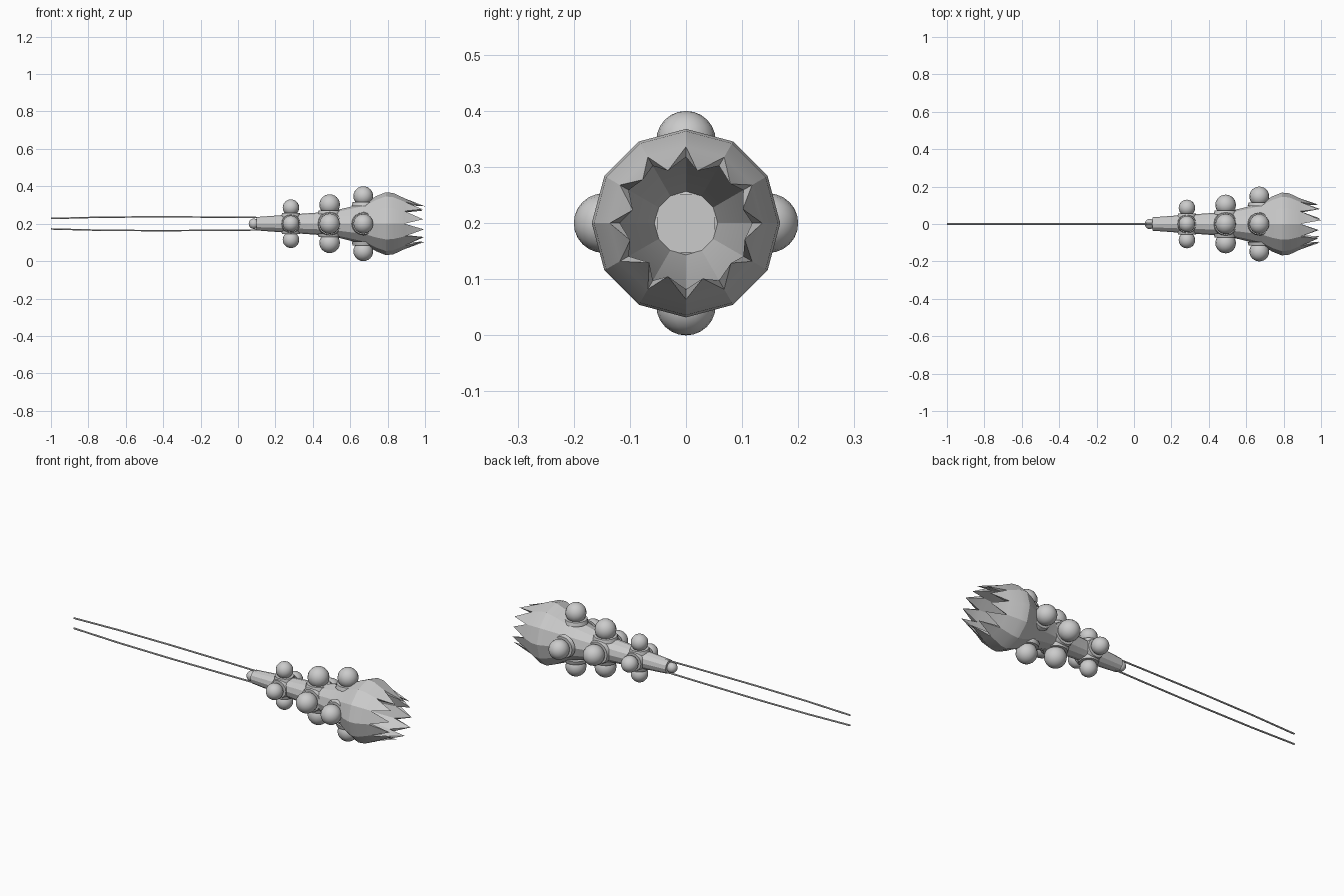
import bpy, bmesh, math, random
from mathutils import Vector, Matrix

if "Cube" in bpy.data.objects:
    bpy.data.objects.remove(bpy.data.objects["Cube"])

random.seed(3)
AXIS_Z = 0.2
grey = bpy.data.materials.new("light grey")
grey.diffuse_color = (0.6, 0.6, 0.6, 1)
grey.use_nodes = True
grey.node_tree.nodes["Principled BSDF"].inputs["Base Color"].default_value = grey.diffuse_color


def finish(bm, name, smooth=None):
    bmesh.ops.recalc_face_normals(bm, faces=bm.faces)
    me = bpy.data.meshes.new(name)
    bm.to_mesh(me)
    bm.free()
    ob = bpy.data.objects.new(name, me)
    bpy.context.collection.objects.link(ob)
    me.materials.append(grey)
    if smooth:
        bpy.ops.object.select_all(action='DESELECT')
        ob.select_set(True)
        bpy.context.view_layer.objects.active = ob
        bpy.ops.object.shade_smooth_by_angle(angle=math.radians(smooth))
    return ob


def point(x, r, deg):
    a = math.radians(deg)
    return (x, r * math.cos(a), AXIS_Z + r * math.sin(a))


def ring(bm, x, r, n=12):
    return [bm.verts.new(point(x, r, 360 * k / n)) for k in range(n)]


def bridge(bm, a, b):
    n = len(a)
    for k in range(n):
        j = (k + 1) % n
        bm.faces.new((a[k], a[j], b[j], b[k]))


# body: twelve-sided tapering shell, toothed lip and hollow throat
bm = bmesh.new()
profile = [(0.10, 0.036), (0.28, 0.049), (0.49, 0.064), (0.59, 0.088),
           (0.68, 0.112), (0.74, 0.148), (0.79, 0.168), (0.83, 0.164), (0.89, 0.136)]
rings = [ring(bm, x, r) for x, r in profile]
bm.faces.new(rings[0])
for a, b in zip(rings, rings[1:]):
    bridge(bm, a, b)
lip = rings[-1]
inner = ring(bm, 0.88, 0.118)
for k in range(12):
    j = (k + 1) % 12
    tip_x = 1.0 if k == 2 else random.uniform(0.975, 0.998)
    tip = bm.verts.new(point(tip_x, random.uniform(0.095, 0.112),
                             30 * k + 15 + random.uniform(-4, 4)))
    bm.faces.new((lip[k], lip[j], tip))
    bm.faces.new((inner[j], inner[k], tip))
    bm.faces.new((inner[k], lip[k], tip))
    bm.faces.new((lip[j], inner[j], tip))
throat = ring(bm, 0.55, 0.056)
bridge(bm, inner, throat)
bm.faces.new(throat)
finish(bm, "body_with_teeth", 25)

# rounded knob at the narrow end
bm = bmesh.new()
bmesh.ops.create_uvsphere(bm, u_segments=12, v_segments=8, radius=0.028,
                          matrix=Matrix.Translation((0.085, 0, AXIS_Z)))
finish(bm, "end_knob", 40)

# three rows of four round nodules, each seated on a low collar
for row, (x, r, off, skin) in enumerate([(0.283, 0.044, 0.086, 0.050),
                                         (0.49, 0.055, 0.102, 0.065),
                                         (0.67, 0.053, 0.147, 0.110)]):
    for q in range(4):
        a = math.radians(90 * q)
        d = Vector((0, math.cos(a), math.sin(a)))
        rot = d.to_track_quat('Z', 'X').to_matrix().to_4x4()
        c = Vector((x, 0, AXIS_Z))
        bm = bmesh.new()
        bmesh.ops.create_uvsphere(bm, u_segments=16, v_segments=12, radius=r,
                                  matrix=Matrix.Translation(c + d * off) @ rot)
        finish(bm, f"nodule_{row}_{q}", 40)
        bm = bmesh.new()
        bmesh.ops.create_cone(bm, cap_ends=True, segments=16, radius1=r * 1.18,
                              radius2=r * 1.08, depth=0.02,
                              matrix=Matrix.Translation(c + d * (skin - 0.004)) @ rot)
        finish(bm, f"nodule_collar_{row}_{q}", 30)

# two long thin tails
for name, s in (("upper_tail", 1), ("lower_tail", -1)):
    bm = bmesh.new()
    path = [(0.13, 0.033), (-0.05, 0.035), (-0.42, 0.037), (-0.73, 0.035), (-1.0, 0.028)]
    loops = []
    for x, h in path:
        t = 0.0045
        z = AXIS_Z + s * h
        loops.append([bm.verts.new((x, t * math.cos(k * math.pi / 3),
                                    z + t * math.sin(k * math.pi / 3))) for k in range(6)])
    for a, b in zip(loops, loops[1:]):
        bridge(bm, a, b)
    bm.faces.new(loops[0])
    bm.faces.new(loops[-1])
    finish(bm, name, 40)
